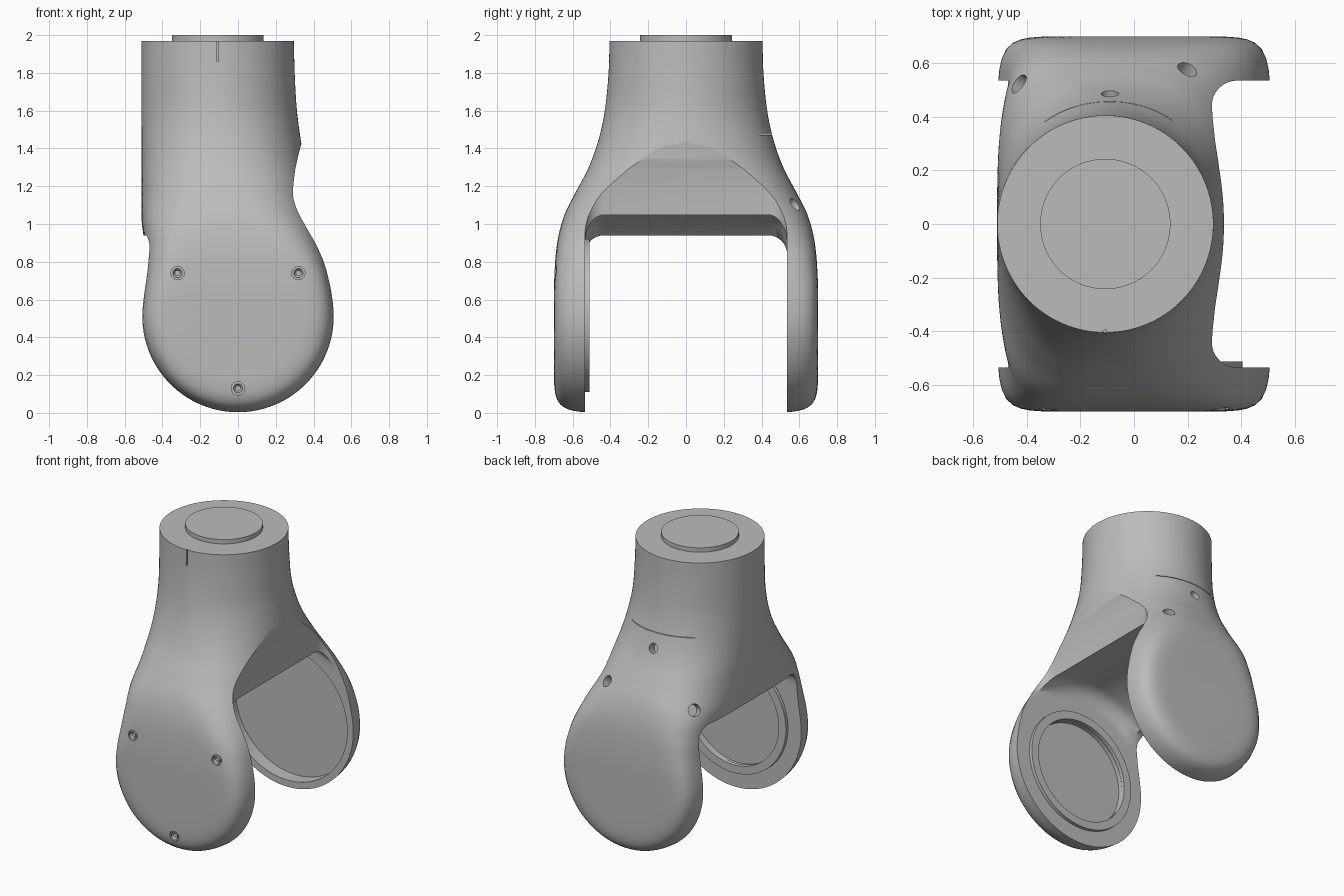
import bpy, bmesh
from math import sin, cos, pi, sqrt, radians
from mathutils import Vector
from mathutils.bvhtree import BVHTree

cube = bpy.data.objects.get("Cube")
if cube:
    bpy.data.objects.remove(cube)

grey = bpy.data.materials.new("metal_grey")
grey.use_nodes = True
grey.diffuse_color = (0.5, 0.5, 0.5, 1)
grey.node_tree.nodes["Principled BSDF"].inputs["Base Color"].default_value = (0.5, 0.5, 0.5, 1)

NECK_X, HUB_Z, HUB_R, GAP, FILLET = -0.107, 0.51, 0.51, 0.535, 0.10
HUB_Y, HUB_POWER = 0.70, 10


def curve(knots, z):
    """Smooth value through (z, value) knots."""
    last = len(knots) - 1
    i = 0
    while i < last - 1 and z > knots[i + 1][0]:
        i += 1
    (z0, a), (z1, b) = knots[i], knots[i + 1]

    def slope(k):
        lo, hi = knots[max(k - 1, 0)], knots[min(k + 1, last)]
        return (hi[1] - lo[1]) / (hi[0] - lo[0])
    h = z1 - z0
    t = min(max((z - z0) / h, 0), 1)
    return (a * (1 + 2 * t) * (1 - t) ** 2 + b * t * t * (3 - 2 * t)
            + h * t * (1 - t) * (slope(i) * (1 - t) - slope(i + 1) * t))


def make(name, bm):
    bmesh.ops.recalc_face_normals(bm, faces=bm.faces)
    mesh = bpy.data.meshes.new(name)
    bm.to_mesh(mesh)
    bm.free()
    obj = bpy.data.objects.new(name, mesh)
    bpy.context.collection.objects.link(obj)
    mesh.materials.append(grey)
    return obj


def cylinder(name, centre, radius, length, direction=(0, 1, 0), sides=64):
    bm = bmesh.new()
    bmesh.ops.create_cone(bm, cap_ends=True, segments=sides, radius1=radius,
                          radius2=radius, depth=length)
    turn = Vector(direction).to_track_quat('Z', 'Y').to_matrix()
    bmesh.ops.rotate(bm, verts=bm.verts, matrix=turn)
    bmesh.ops.translate(bm, verts=bm.verts, vec=centre)
    return make(name, bm)


def box(name, centre, size):
    bm = bmesh.new()
    bmesh.ops.create_cube(bm, size=1)
    bmesh.ops.scale(bm, verts=bm.verts, vec=size)
    bmesh.ops.translate(bm, verts=bm.verts, vec=centre)
    return make(name, bm)


def smooth(obj):
    bpy.ops.object.select_all(action='DESELECT')
    obj.select_set(True)
    bpy.context.view_layer.objects.active = obj
    bpy.ops.object.shade_smooth_by_angle(angle=0.6)


def bridge(bm, a, b):
    for k in range(len(a)):
        j = (k + 1) % len(a)
        bm.faces.new((a[k], a[j], b[j], b[k]))


def skin(bm, rings):
    for a, b in zip(rings, rings[1:]):
        bridge(bm, a, b)
    bm.faces.new(rings[0])
    bm.faces.new(rings[-1])


def inset(points, distance):
    """Shrink a counter-clockwise outline by moving its corners inward."""
    moved = []
    for k, p in enumerate(points):
        d1 = (p - points[k - 1]).normalized()
        d2 = (points[(k + 1) % len(points)] - p).normalized()
        n1, n2 = Vector((-d1.y, d1.x)), Vector((-d2.y, d2.x))
        moved.append(p + (n1 + n2) * distance / (1 + n1.dot(n2)))
    return moved


# Body: stacked rounded sections, from the round hub up to the round neck
depth = [(.3, .699), (.51, .70), (.7, .698), (.9, .682), (1.05, .643), (1.17, .583),
         (1.3, .515), (1.45, .462), (1.6, .43), (1.8, .41), (1.97, .405)]
right_edge = [(.27, .478), (.51, .51), (.75, .478), (.92, .43), (1.05, .397), (1.15, .38),
              (1.27, .36), (1.42, .336), (1.6, .312), (1.8, .3), (1.97, .296)]
left_edge = [(.27, -.49), (.51, -.51), (.75, -.488), (.88, -.49), (.95, -.502), (1.02, -.51),
             (1.2, -.51), (1.97, -.51)]
squareness = [(.37, 9.8), (.51, 10), (.65, 9.3), (.8, 7), (.92, 5), (1.0, 4), (1.1, 3.1),
              (1.25, 2.55), (1.4, 2.2), (1.6, 2), (1.8, 2), (1.97, 2)]


def section_point(z, u, v):
    if z < HUB_Z:
        # round disc: the outline shrinks with distance from the hub axis
        dz = HUB_Z - z
        half = sqrt(HUB_R ** 2 - dz * dz)
        low, high = 0, 2
        for _ in range(40):
            s = (low + high) / 2
            rho = sqrt((half * u * s) ** 2 + dz * dz) / HUB_R
            if rho ** HUB_POWER + abs(v * s) ** HUB_POWER < 1:
                low = s
            else:
                high = s
        return half * u * s, HUB_Y * v * s, z
    left, right = curve(left_edge, z), curve(right_edge, z)
    n = curve(squareness, z)
    s = (abs(u) ** n + abs(v) ** n) ** (-1 / n)
    return (left + right) / 2 + (right - left) / 2 * u * s, curve(depth, z) * v * s, z


levels = [HUB_Z - HUB_R * cos(pi / 2 * (k + .5) / 28.5) for k in range(28)]
levels += [HUB_Z + (1.97 - HUB_Z) * k / 64 for k in range(65)]
SIDES = 144
angles = [2 * pi * k / SIDES for k in range(SIDES)]
bm = bmesh.new()
skin(bm, [[bm.verts.new(section_point(z, cos(t), sin(t))) for t in angles] for z in levels])
bmesh.ops.recalc_face_normals(bm, faces=bm.faces)
surface = BVHTree.FromBMesh(bm)
body = make("fork_body", bm)

# Gap between the cheeks: scooped side, arched roof, filleted inner corners
outline = [(.9, 1.6), (.40, 1.6), (.337, 1.43), (.318, 1.36), (.303, 1.29), (.293, 1.21),
           (.288, 1.13)]
outline += [(.61 * cos(radians(a)), HUB_Z + .61 * sin(radians(a))) for a in range(62, 130, 6)]
outline += [(-.43, .94), (-.9, .94), (-.9, -.4), (.9, -.4)]
outline = [Vector(p) for p in outline]
steps = [radians(90 * k / 8) for k in range(9)]
half_gap = [(GAP - FILLET + FILLET * sin(a), FILLET * (1 - cos(a))) for a in steps]
slices = [(-y, d) for y, d in reversed(half_gap)] + half_gap
bm = bmesh.new()
skin(bm, [[bm.verts.new((p.x, y, p.y)) for p in inset(outline, d)] for y, d in slices])
cutters = [make("gap_cutter", bm)]

# Back cheek recess, front cheek recess, neck slot and back seam
cutters.append(cylinder("back_recess", (0, .58, HUB_Z), .46, .10, sides=96))
cutters.append(cylinder("front_recess", (0, -.52, HUB_Z), .35, .09, sides=96))
cutters.append(box("neck_slot", (NECK_X, -.41, 1.92), (.008, .03, .12)))
cutters.append(box("back_seam", (NECK_X, .42, 1.472), (.5, .08, .004)))

# Bolt holes around the back shoulder
for spot, radius in (((-.09, .475, 1.37), .032), ((.195, .57, 1.1), .038),
                     ((-.41, .51, 1.04), .04)):
    point, normal, _, _ = surface.find_nearest(Vector(spot))
    cutters.append(cylinder("bolt_hole", point, radius, .13, normal, 32))

# Screw pockets on the front cheek
screws = [(-.32, .74), (.32, .74), (0, .13)]
for x, z in screws:
    cutters.append(cylinder("screw_pocket", (x, -.70, z), .035, .05, sides=32))

for cutter in cutters:
    mod = body.modifiers.new("cut", 'BOOLEAN')
    mod.operation, mod.solver, mod.object = 'DIFFERENCE', 'EXACT', cutter
bpy.context.view_layer.update()
result = body.evaluated_get(bpy.context.evaluated_depsgraph_get())
finished = bpy.data.meshes.new_from_object(result)
body.modifiers.clear()
body.data = finished
for cutter in cutters:
    bpy.data.objects.remove(cutter)
smooth(body)

# Screw heads with a socket
for x, z in screws:
    head = cylinder("screw_head", (x, -.683, z), .024, .022, sides=32)
    bm = bmesh.new()
    bm.from_mesh(head.data)
    front = min(bm.faces, key=lambda f: f.calc_center_median().y)
    bmesh.ops.inset_region(bm, faces=[front], thickness=.010)
    bmesh.ops.translate(bm, verts=front.verts, vec=(0, .012, 0))
    bm.to_mesh(head.data)
    bm.free()
    smooth(head)

# Raised bearing ring inside the front cheek
bm = bmesh.new()
turns = [2 * pi * k / 96 for k in range(96)]
loops = [[bm.verts.new((r * cos(t), y, HUB_Z + .005 + r * sin(t))) for t in turns]
         for r, y in ((.405, -.54), (.405, -.512), (.35, -.512), (.35, -.54))]
for i in range(4):
    bridge(bm, loops[i], loops[(i + 1) % 4])
smooth(make("bearing_ring", bm))

# Plug on top of the neck
smooth(cylinder("neck_plug", (NECK_X, 0, 1.98), .243, .04, (0, 0, 1), 96))
